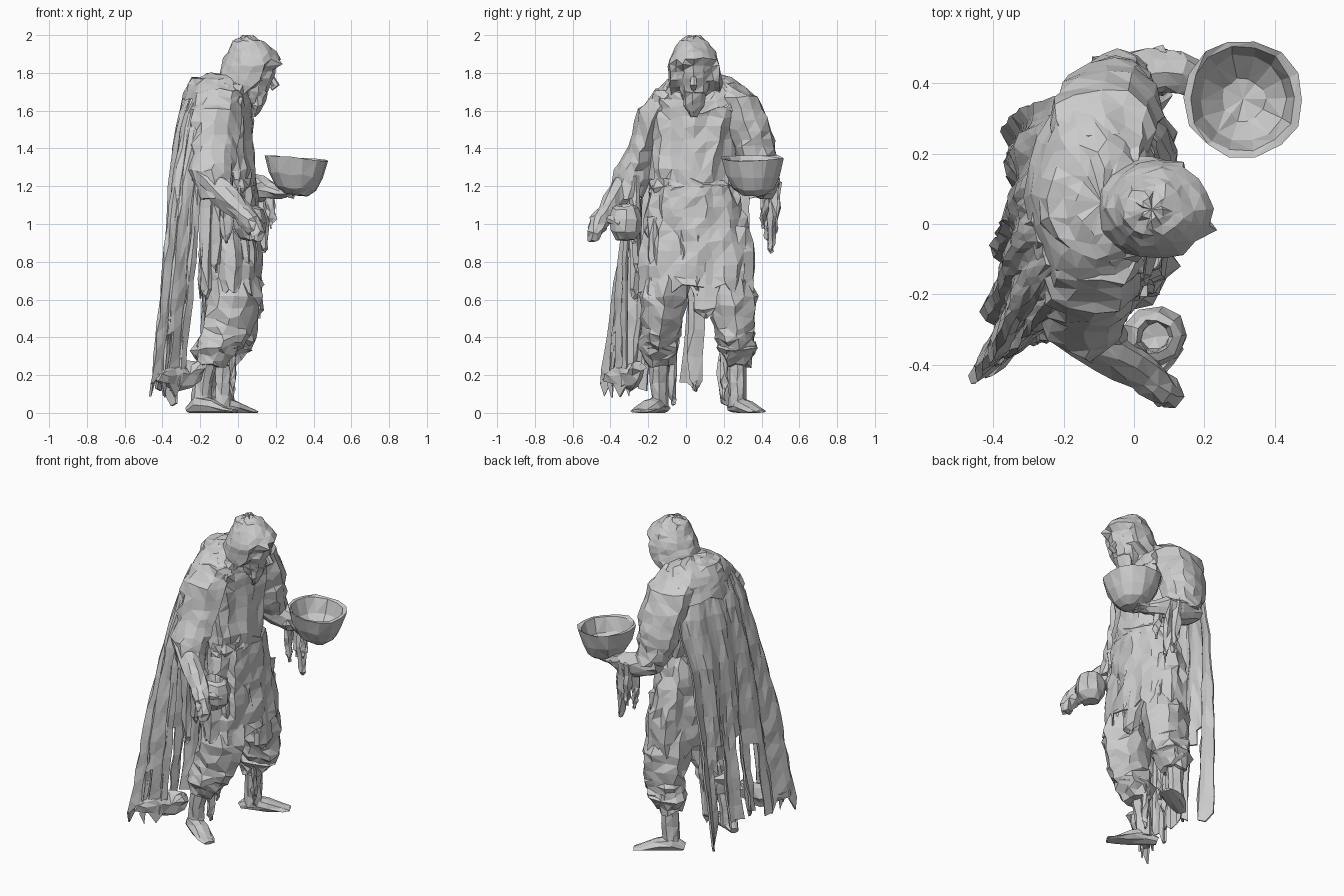
import bpy, bmesh, random
from math import sin, cos, pi
from mathutils import Vector

random.seed(4)


def jit(a):
    return Vector([random.uniform(-a, a) for _ in range(3)])


def finish(name, bm, thick=0):
    """Turn a bmesh into a flat-shaded, triangulated object."""
    for v in bm.verts:
        v.co.z = max(v.co.z, 0)
    bmesh.ops.recalc_face_normals(bm, faces=bm.faces)
    bmesh.ops.triangulate(bm, faces=[f for f in bm.faces if len(f.verts) == 4])
    me = bpy.data.meshes.new(name)
    bm.to_mesh(me)
    bm.free()
    ob = bpy.data.objects.new(name, me)
    bpy.context.collection.objects.link(ob)
    if thick:
        s = ob.modifiers.new("cloth", "SOLIDIFY")
        s.thickness, s.offset = thick, 0
    return ob


def tube(name, pts, n=10, sub=2, rough=.008, fold=0, k=5, flat=False, ragged=0, dent=None):
    """Loft of elliptical rings (x, y, z, rx, ry), crumpled like cloth."""
    rows = []
    for a, b in zip(pts, pts[1:]):
        rows += [[p + (q - p) * i / sub for p, q in zip(a, b)] for i in range(sub)]
    rows.append(list(pts[-1]))
    bm, rings = bmesh.new(), []
    for i, (x, y, z, rx, ry) in enumerate(rows):
        lo, hi = rows[max(i - 1, 0)], rows[min(i + 1, len(rows) - 1)]
        t = Vector((0, 0, 1)) if flat else (Vector(hi[:3]) - Vector(lo[:3])).normalized()
        side = (Vector((0, 1, 0)) - t * t.y).normalized()
        other = side.cross(t)
        ring = []
        for j in range(n):
            a = 2 * pi * j / n
            f = 1 + fold * sin(k * a + i * .35)
            co = Vector((x, y, z)) + (other * cos(a) * rx + side * sin(a) * ry) * f + jit(rough)
            if ragged and i == len(rows) - 1:
                co.z += random.uniform(-ragged, ragged)
            if dent:
                co = dent(co, a)
            ring.append(bm.verts.new(co))
        rings.append(ring)
    for r, s in zip(rings, rings[1:]):
        for j in range(n):
            bm.faces.new((r[j], r[j - 1], s[j - 1], s[j]))
    for ring in (rings[:1] if ragged else [rings[0], rings[-1]]):
        c = bm.verts.new(sum((v.co for v in ring), Vector()) / n)
        for j in range(n):
            bm.faces.new((ring[j], ring[j - 1], c))
    return finish(name, bm, .008 if ragged else 0)


def lathe(name, cx, cy, prof, n, tilt=0, rough=.004):
    """Revolved vessel; the profile starts and ends on the axis."""
    bm = bmesh.new()
    rings = [[bm.verts.new(Vector((cx + r * cos(2 * pi * j / n), cy + r * sin(2 * pi * j / n),
              z - tilt * r * cos(2 * pi * j / n))) + jit(rough)) for j in range(n)]
             for r, z in prof[1:-1]]
    for r, s in zip(rings, rings[1:]):
        for j in range(n):
            bm.faces.new((r[j], r[j - 1], s[j - 1], s[j]))
    for ring, p in ((rings[0], prof[0]), (rings[-1], prof[-1])):
        c = bm.verts.new((cx, cy, p[1]))
        for j in range(n):
            bm.faces.new((ring[j], ring[j - 1], c))
    return finish(name, bm)


def tatter(name, x, y, top, bottom, w, thin=.012, dx=0, dy=0):
    """Torn strip of hanging cloth."""
    m = (top + bottom) / 2
    tube(name, [(x, y, top, thin, w), (x + dx / 2, y + dy / 2, m, thin * 1.3, w * .9),
                (x + dx, y + dy, bottom + .05, thin, w * .6), (x + dx, y + dy, bottom, .004, .008)],
         n=6, rough=.01)


# torso, belt and ragged tunic skirt
tube("tunic_body", [(-.02, .05, 1.77, .08, .1), (-.08, .05, 1.72, .14, .18), (-.1, .06, 1.62, .17, .26),
     (-.075, .04, 1.45, .155, .23), (-.04, .02, 1.2, .13, .21)], 22, 3, .013, .05, 8, True)
tube("belt", [(-.04, .02, 1.24, .13, .21), (-.04, .02, 1.2, .14, .22), (-.04, .03, 1.16, .135, .225)],
     18, 1, .012, flat=True)
tube("tunic_skirt", [(-.04, .03, 1.2, .135, .22), (-.05, .05, 1.03, .15, .26), (-.045, .06, .85, .155, .295),
     (-.035, .06, .64, .165, .3)], 26, 3, .012, .05, 9, True, .07)
for i in range(7):
    y = -.17 + i * .075
    tatter("skirt_tatter", .08 - abs(y - .06) * .25, y, random.uniform(.95, 1.1),
           random.uniform(.6, .75), .035, .018, .03)
tatter("loin_cloth", .07, .1, .85, .5, .1, .03, .04)
tatter("rear_cloth_strip", -.16, .05, .75, .12, .055, .02, -.02)

# legs: mirrored in y, the right one trailing behind the left
for side in (0, 1):
    Y = (lambda y: .13 - y) if side else (lambda y: y)
    s = "left_" if side else "right_"
    d = .03 if side else -.08
    tube(s + "trouser", [(-.05, Y(-.07), .85, .11, .1), (-.03, Y(-.115), .62, .145, .125),
         (-.035 + d * .3, Y(-.13), .45, .13, .11), (-.06 + d * .5, Y(-.14), .35, .12, .1),
         (-.09 + d * .7, Y(-.14), .25, .075, .075)], 12, 3, .013, .06, 5, True)
    tube(s + "cuff", [(-.08 + d * .5, Y(-.14), .38, .1, .09), (-.07 + d * .6, Y(-.14), .34, .13, .11),
         (-.09 + d * .7, Y(-.14), .29, .08, .07)], 10, 1, .014, flat=True)
    tube(s + "shin", [(-.1 + d * .7, Y(-.14), .3, .055, .055), (-.11 + d, Y(-.14), .16, .05, .048),
         (-.12 + d, Y(-.14), .03, .055, .045)], 8, 2, .006, flat=True)
    toe = .09 if side else -.02
    tube(s + "foot", [(-.185 + d, Y(-.11), .02, .02, .03), (-.13 + d, Y(-.145), .045, .05, .05),
         (toe - .11, Y(-.19), .03, .04, .058), (toe - .04, Y(-.24), .012, .018, .055),
         (toe, Y(-.265), .006, .01, .035)], 8, 1, .004)
    tatter(s + "leg_rag", -.06 + d, Y(-.07), .35, .04 + .03 * side, .025, .015)


# hood with a sunken face opening
def face_dent(co, a):
    if cos(a) > .7 and 1.63 < co.z < 1.84:
        co.x -= .05
    return co


tube("hood", [(-.06, .05, 1.62, .13, .15), (-.01, .05, 1.7, .14, .14), (.05, .045, 1.76, .165, .14),
     (.08, .04, 1.84, .165, .14), (.07, .04, 1.91, .13, .115), (.055, .04, 1.965, .085, .075),
     (.05, .04, 1.995, .03, .03)], 16, 2, .007, flat=True, dent=face_dent)
tube("head", [(.07, .04, 1.64, .04, .045), (.08, .04, 1.7, .075, .08), (.1, .04, 1.77, .09, .09),
     (.1, .04, 1.84, .1, .09)], 10, 2, .006, flat=True)
tube("nose", [(.17, .04, 1.79, .014, .014), (.2, .04, 1.735, .022, .022), (.175, .04, 1.715, .01, .014)], 6, 1, .002)
tube("beard", [(.12, .04, 1.7, .04, .065), (.1, .04, 1.63, .035, .05), (.09, .04, 1.57, .01, .012)], 8, 2, .008)
tube("shoulder_mantle", [(-.09, .06, 1.79, .07, .09), (-.11, .07, 1.765, .13, .17), (-.115, .08, 1.7, .165, .245),
     (-.12, .08, 1.6, .185, .29)], 20, 2, .009, .02, 6, True, .02)

# arms
tube("left_sleeve", [(-.09, .18, 1.75, .11, .08), (-.09, .27, 1.67, .15, .12), (-.07, .335, 1.5, .15, .125),
     (-.06, .37, 1.36, .13, .105), (-.04, .41, 1.23, .09, .08)], 12, 3, .011, .03, flat=True)
tube("left_forearm", [(-.09, .4, 1.25, .07, .08), (.04, .43, 1.2, .075, .07), (.13, .43, 1.19, .065, .06),
     (.22, .39, 1.17, .035, .05), (.3, .37, 1.15, .015, .05)], 10, 2, .01)
tube("right_sleeve", [(-.1, -.08, 1.71, .12, .09), (-.12, -.15, 1.6, .14, .1), (-.13, -.22, 1.42, .12, .08),
     (-.14, -.27, 1.28, .115, .1), (-.11, -.31, 1.14, .09, .08)], 12, 3, .012, .05, flat=True)
tube("right_forearm", [(-.2, -.27, 1.28, .07, .07), (-.08, -.36, 1.16, .075, .06), (.02, -.42, 1.06, .055, .05),
     (.07, -.46, 1.01, .055, .055), (.1, -.485, .95, .045, .04), (.08, -.5, .91, .02, .02)], 9, 2, .009)
tube("right_thumb", [(.05, -.44, 1.03, .02, .02), (.1, -.38, 1.02, .022, .022), (.13, -.35, 1.0, .012, .012)], 6, 1, .003)
for x, y, b in ((.16, .42, .98), (.12, .46, .85), (.07, .48, .95), (.04, .44, .92)):
    tatter("left_sleeve_tatter", x, y, 1.22, b, .028, .022, .02, -.01)
for x, y, b in ((-.12, -.26, .75), (-.06, -.27, .9), (-.17, -.27, .6)):
    tatter("right_sleeve_tatter", x, y, 1.25, b, .035, .03)

# begging bowl and small pot
lathe("bowl", .31, .355, [(0, 1.15), (.065, 1.155), (.11, 1.19), (.145, 1.26), (.168, 1.35),
      (.15, 1.345), (.125, 1.26), (.06, 1.2), (0, 1.19)], 14, .09, .006)
lathe("pot", .06, -.32, [(0, .91), (.05, .92), (.085, .97), (.09, 1.03), (.07, 1.085), (.05, 1.1),
      (.04, 1.06), (.04, 1.0), (0, .99)], 9, .1, .006)

# cape: plan curves (right edge, right back, middle back, left edge) at each height
plan = [(1.66, (-.12, -.18), (-.23, -.12), (-.28, .08), (-.17, .3)),
        (1.5, (-.14, -.25), (-.28, -.19), (-.315, .07), (-.2, .36)),
        (1.2, (-.19, -.3), (-.33, -.26), (-.345, .03), (-.28, .34)),
        (.7, (-.23, -.31), (-.39, -.37), (-.345, -.03), (-.33, .31)),
        (.18, (-.28, -.3), (-.44, -.44), (-.375, -.08), (-.36, .26))]
COLS = 36
bm, grid = bmesh.new(), []
hem = [random.uniform(-.1, .03) for _ in range(COLS + 1)]
hem[34:] = [-.13, -.15, -.1]
for A, B, sub in zip(plan, plan[1:], (2, 3, 5, 6)):
    for s in range(sub + (B is plan[-1])):
        f = s / sub
        P = [Vector(a).lerp(Vector(b), f) for a, b in zip(A[1:], B[1:])]
        z = A[0] + (B[0] - A[0]) * f
        depth = (1.66 - z) / 1.48
        row = []
        for c in range(COLS + 1):
            u = c / COLS * 3
            q = min(int(u), 2)
            p = P[q].lerp(P[q + 1], u - q)
            out = (p - Vector((0, .04))).normalized()
            bulge = .02 * (1 - depth) * sin(pi * (u - q))
            p = p + out * (bulge + (.006 + .03 * depth) * sin(c * 1.05 + .5 * depth))
            row.append(bm.verts.new(Vector((p.x, p.y, z + hem[c] * depth ** 3)) + jit(.006)))
        grid.append(row)
slits = {6: 13, 20: 11, 25: 10, 29: 11, 30: 10, 31: 10, 32: 12}
for r in range(len(grid) - 1):
    for c in range(COLS):
        if r < slits.get(c, 99):
            bm.faces.new((grid[r][c], grid[r][c + 1], grid[r + 1][c + 1], grid[r + 1][c]))
bmesh.ops.delete(bm, geom=[v for v in bm.verts if not v.link_faces], context="VERTS")
finish("cape", bm, .012)
tube("cape_hem_bundle", [(-.2, -.25, .25, .03, .04), (-.27, -.27, .2, .08, .04), (-.36, -.33, .19, .06, .04),
     (-.43, -.42, .2, .025, .03)], 8, 2, .012)
